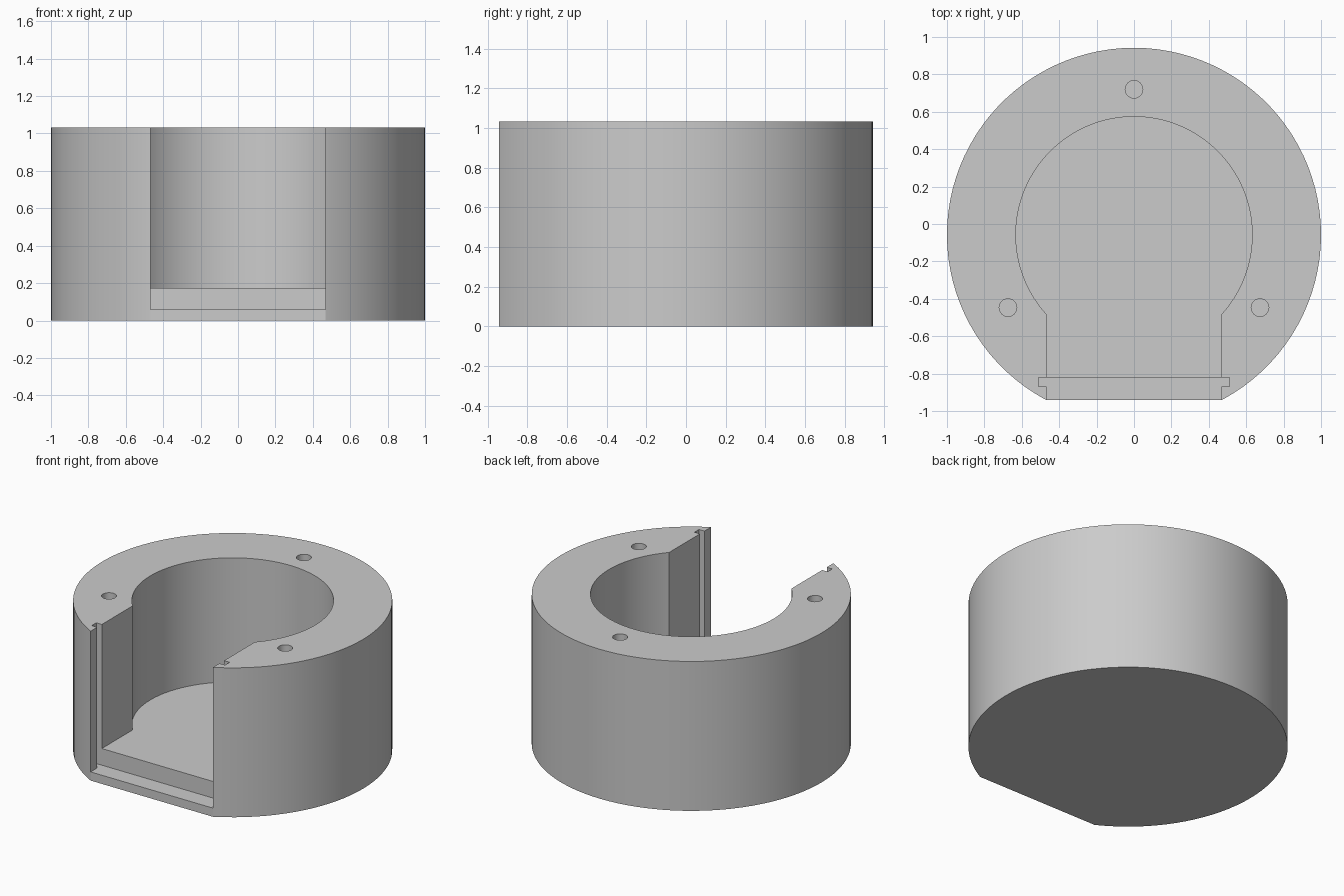
import bpy
import bmesh
import math
from mathutils import Matrix

if "Cube" in bpy.data.objects:
    bpy.data.objects.remove(bpy.data.objects["Cube"], do_unlink=True)

HEIGHT = 1.033      # overall height
FLOOR = 0.175       # inside floor level
LEDGE = 0.06        # front ledge level
AXIS_Y = -0.058     # centre of the round body
FRONT = -0.942      # flat front face
HALF = 0.4675       # half width of the opening
OVER = 0.3          # cutter overshoot

grey = bpy.data.materials.new("plain grey")
grey.use_nodes = True
colour = (0.6, 0.6, 0.6, 1)
grey.diffuse_color = colour
grey.node_tree.nodes["Principled BSDF"].inputs["Base Color"].default_value = colour


def make(name, bm):
    mesh = bpy.data.meshes.new(name)
    bm.to_mesh(mesh)
    bm.free()
    mesh.materials.append(grey)
    obj = bpy.data.objects.new(name, mesh)
    bpy.context.collection.objects.link(obj)
    return obj


def cylinder(name, x, y, radius, z0, z1, sides):
    bm = bmesh.new()
    bmesh.ops.create_cone(bm, cap_ends=True, segments=sides, radius1=radius,
                          radius2=radius, depth=z1 - z0,
                          matrix=Matrix.Translation((x, y, (z0 + z1) / 2)))
    return make(name, bm)


def box(name, half_x, y0, y1, z0, z1):
    bm = bmesh.new()
    place = Matrix.Translation((0, (y0 + y1) / 2, (z0 + z1) / 2))
    bmesh.ops.create_cube(bm, size=1, matrix=place @ Matrix.Diagonal(
        (2 * half_x, y1 - y0, z1 - z0, 1)))
    return make(name, bm)


# Round body
body = cylinder("round_housing", 0, AXIS_Y, 1, 0, HEIGHT, 100)
top = HEIGHT + OVER

# Flat front, bore, front opening, ledge and panel groove
cutters = [
    box("front_flat_cutter", 2, FRONT - 1, FRONT, -OVER, top),
    cylinder("bore_cutter", 0, AXIS_Y, 0.632, FLOOR, top, 100),
    box("opening_cutter", HALF, FRONT - OVER, AXIS_Y, FLOOR, top),
    box("ledge_cutter", HALF, FRONT - OVER, -0.82, LEDGE, top),
    box("groove_cutter", 0.51, -0.87, -0.82, LEDGE, top),
]

# Three screw holes in the rim
for i in range(3):
    angle = math.radians(90 + 120 * i)
    cutters.append(cylinder(f"screw_hole_cutter_{i + 1}",
                            0.778 * math.cos(angle),
                            AXIS_Y + 0.778 * math.sin(angle),
                            0.047, HEIGHT - 0.4, top, 32))

bpy.context.view_layer.objects.active = body
for cutter in cutters:
    mod = body.modifiers.new(cutter.name, "BOOLEAN")
    mod.operation = "DIFFERENCE"
    mod.solver = "EXACT"
    mod.object = cutter
    bpy.ops.object.modifier_apply(modifier=mod.name)
    bpy.data.objects.remove(cutter, do_unlink=True)

# Smooth round walls with sharp rims
bpy.ops.object.select_all(action="DESELECT")
body.select_set(True)
bpy.ops.object.shade_smooth_by_angle(angle=math.radians(25))
